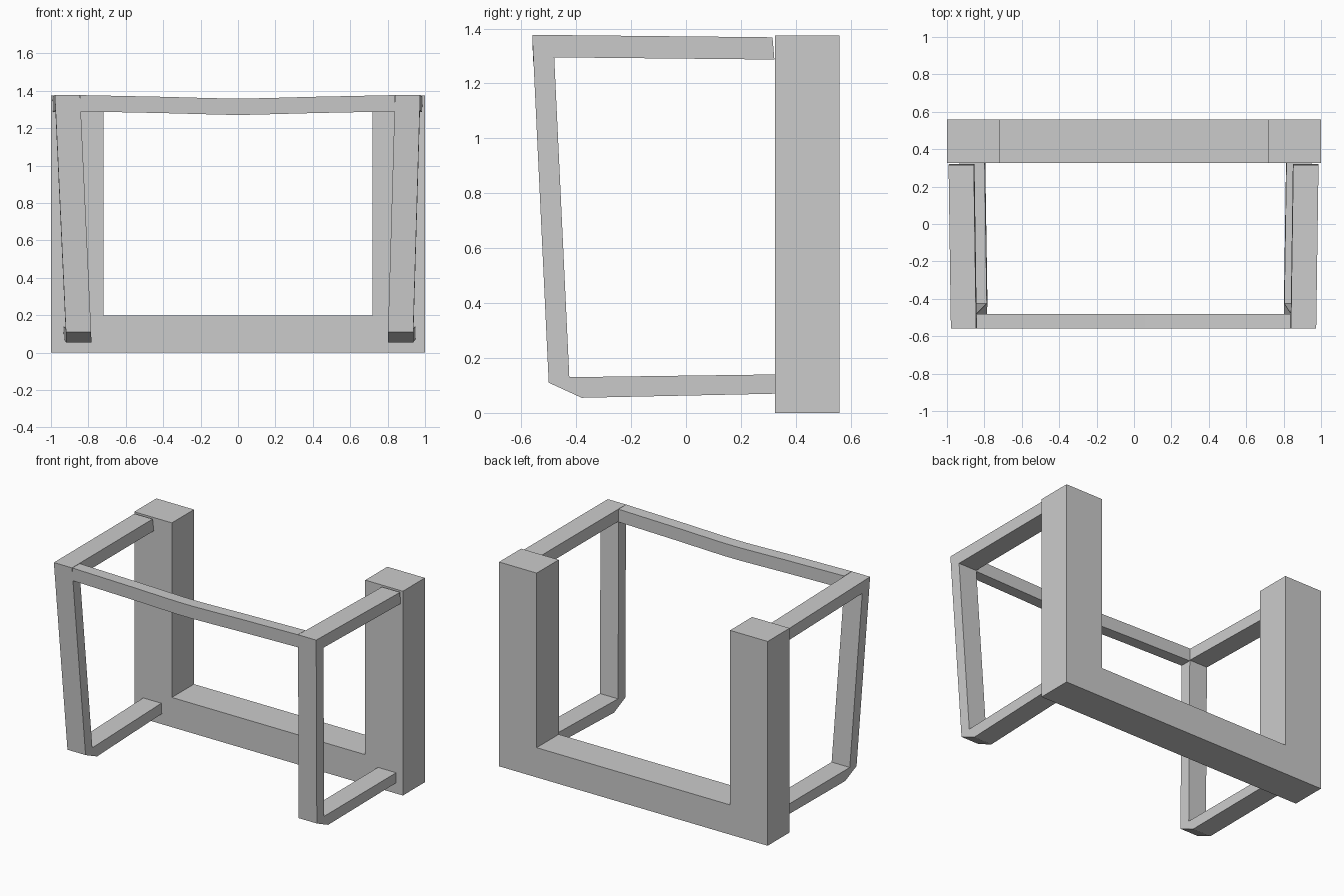
import bpy, bmesh

if "Cube" in bpy.data.objects:
    bpy.data.objects.remove(bpy.data.objects["Cube"])


def make_object(name, build):
    bm = bmesh.new()
    build(bm)
    bmesh.ops.recalc_face_normals(bm, faces=bm.faces)
    mesh = bpy.data.meshes.new(name)
    bm.to_mesh(mesh)
    bm.free()
    obj = bpy.data.objects.new(name, mesh)
    bpy.context.collection.objects.link(obj)
    return obj


def loft(bm, rings):
    """Skin closed rings of equal size and cap both ends."""
    loops = [[bm.verts.new(p) for p in ring] for ring in rings]
    n = len(loops[0])
    for a, b in zip(loops, loops[1:]):
        for i in range(n):
            j = (i + 1) % n
            bm.faces.new((a[i], a[j], b[j], b[i]))
    bm.faces.new(loops[0])
    bm.faces.new(loops[-1])


# Heavy U-shaped back frame: front profile extruded in depth
U_PROFILE = [(-1, 0), (1, 0), (1, 1.375), (.72, 1.375), (.72, .2),
             (-.72, .2), (-.72, 1.375), (-1, 1.375)]
make_object("back_frame", lambda bm: loft(
    bm, [[(x, y, z) for x, z in U_PROFILE] for y in (.325, .56)]))

# Side loops: upper arm, leaning front leg, chamfered foot and lower bar
OUTER = [(.315, 1.368), (-.56, 1.377), (-.50, .11), (-.38, .055), (.327, .07)]
INNER = [(.322, 1.287), (-.48, 1.295), (-.425, .13), (.327, .14)]
SIDE_PROFILE = OUTER + INNER[::-1]
WIDTH = .135


def side_x(side, foot, top, y, z):
    """Outer edge flares upward and slightly toward the back."""
    return side * (foot + (top - foot) * (z - .11) / 1.267 + .012 * (y + .5) / .82)


for name, side, foot, top in (("left_loop", -1, .92, .98),
                              ("right_loop", 1, .937, .975)):
    make_object(name, lambda bm: loft(
        bm, [[(side_x(side, foot, top, y, z) - side * inset, y, z)
              for y, z in SIDE_PROFILE] for inset in (0, WIDTH)]))

# Front rail, sagging slightly toward the middle
SAG = [(-.842, 0), (-.4, .009), (-.2, .0145), (-.06, .018), (.06, .018),
       (.2, .0145), (.4, .009), (.838, 0)]
RAIL_SECTION = [(-.56, 1.377), (-.48, 1.376), (-.48, 1.29), (-.556, 1.29)]
make_object("front_rail", lambda bm: loft(
    bm, [[(x, y, z - dip) for y, z in RAIL_SECTION] for x, dip in SAG]))
